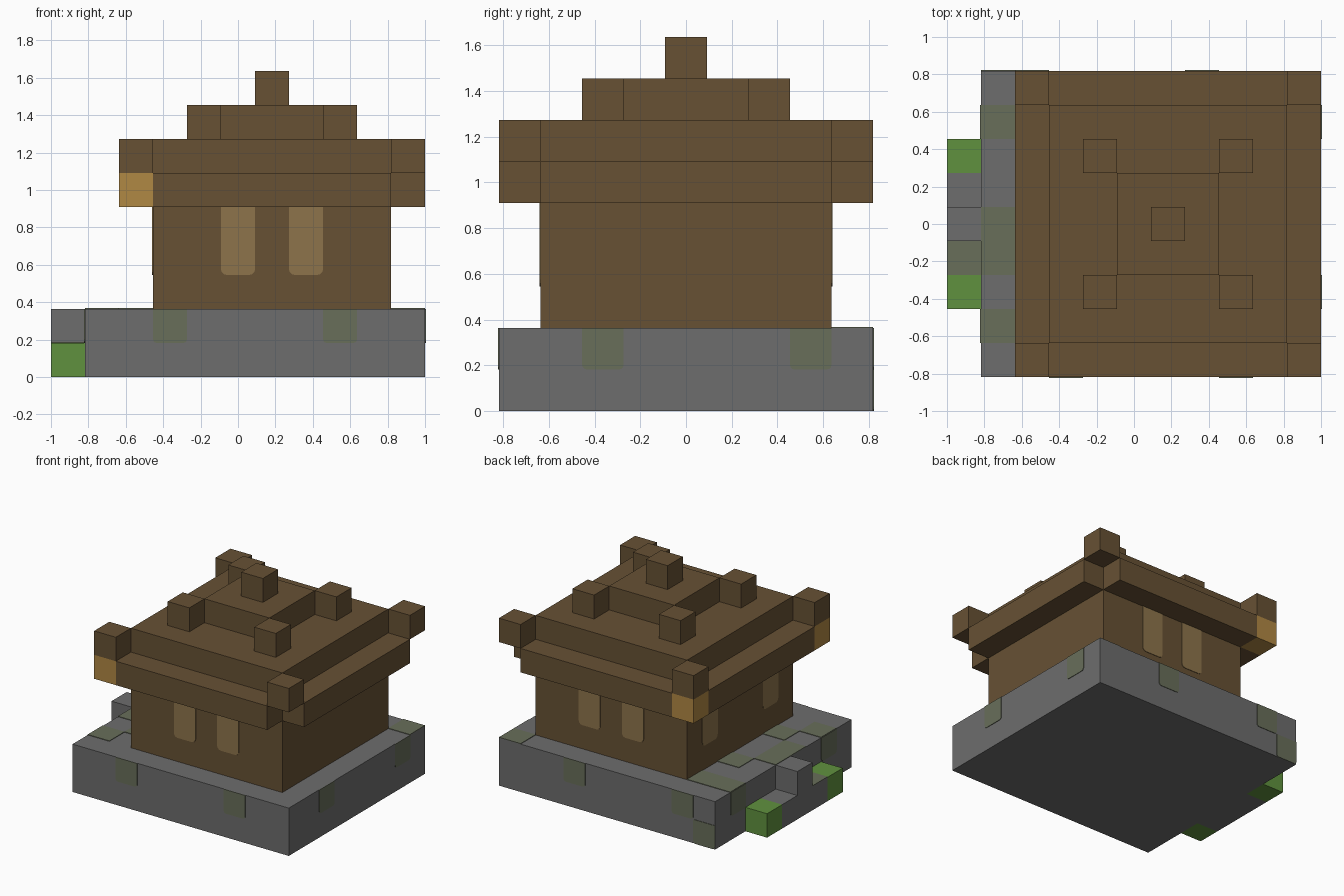
import bpy
import bmesh
from math import cos, sin, pi
from mathutils import Vector

cube = bpy.data.objects.get("Cube")
if cube:
    bpy.data.objects.remove(cube, do_unlink=True)

U = 2 / 11          # one block
THICK = 0.004       # painted plate thickness


def linear(c):
    c /= 255
    return c / 12.92 if c <= 0.04045 else ((c + 0.055) / 1.055) ** 2.4


def material(name, r, g, b):
    m = bpy.data.materials.new(name)
    m.use_nodes = True
    color = (linear(r), linear(g), linear(b), 1)
    m.diffuse_color = color
    bsdf = m.node_tree.nodes["Principled BSDF"]
    bsdf.inputs["Base Color"].default_value = color
    bsdf.inputs["Roughness"].default_value = 0.9
    return m


WOOD = material("dark wood", 103, 81, 52)
STONE = material("grey stone", 109, 109, 109)
MOSS = material("mossy stone", 104, 110, 90)
LEAF = material("leaf green", 96, 145, 62)
LAMP = material("amber lamp", 176, 136, 68)
PANE = material("window pane", 141, 116, 75)


def place(i, j, k):
    """Block coordinates to model space."""
    return Vector((-1 + i * U, (j - 4.5) * U, k * U))


def finish(name, bm, mat):
    bmesh.ops.recalc_face_normals(bm, faces=bm.faces)
    mesh = bpy.data.meshes.new(name)
    bm.to_mesh(mesh)
    bm.free()
    mesh.materials.append(mat)
    obj = bpy.data.objects.new(name, mesh)
    bpy.context.collection.objects.link(obj)
    return obj


def box(name, x, y, z, mat):
    """Box spanning block ranges x, y and z."""
    bm = bmesh.new()
    bmesh.ops.create_cube(bm, size=1)
    low, high = place(x[0], y[0], z[0]), place(x[1], y[1], z[1])
    for v in bm.verts:
        v.co = (low + high) / 2 + v.co * (high - low)
    return finish(name, bm, mat)


def block(name, i, j, k, mat):
    return box(name, (i, i + 1), (j, j + 1), (k, k + 1), mat)


def panel(name, corner, across, up, height, radius, mat):
    """Thin plate one block wide with rounded lower corners."""
    a, b = Vector(across), Vector(up)
    pts = [(0, height * U), (U, height * U)]
    if radius:
        for cx, start in ((U - radius, 0), (radius, -pi / 2)):
            for s in range(4):
                t = start - s * pi / 6
                pts.append((cx + radius * cos(t), radius + radius * sin(t)))
    else:
        pts += [(U, 0), (0, 0)]
    bm = bmesh.new()
    face = bm.faces.new([bm.verts.new(corner + a * p + b * q) for p, q in pts])
    out = bmesh.ops.extrude_face_region(bm, geom=[face])["geom"]
    verts = [g for g in out if isinstance(g, bmesh.types.BMVert)]
    bmesh.ops.translate(bm, verts=verts, vec=a.cross(b) * THICK)
    return finish(name, bm, mat)


Z = (0, 0, 1)
ACROSS = {"front": (1, 0, 0), "back": (-1, 0, 0), "left": (0, 1, 0), "right": (0, -1, 0)}


def side_panels(name, side, bounds, cells, height, radius, mat):
    """Plates on one side of a box with block bounds x0, x1, y0, y1."""
    x0, x1, y0, y1 = bounds
    for n, k in cells:
        corner = {"front": place(n, y0, k), "back": place(n + 1, y1, k),
                  "left": place(x1, n, k), "right": place(x0, n + 1, k)}[side]
        panel(f"{side}_{name}", corner, ACROSS[side], Z, height, radius, mat)


# Stone platform and its side step
box("platform", (1, 11), (0, 9), (0, 2), STONE)
box("low_step", (0, 1), (3, 6), (0, 1), STONE)
block("high_step", 0, 4, 1, STONE)
for j in (2, 6):
    block("bush", 0, j, 0, LEAF)

# Moss patches
base = (1, 11, 0, 9)
for side, cells in {"front": [(3, 1), (8, 1)],
                    "left": [(2, 1), (7, 1)],
                    "back": [(7, 1), (2, 1), (1, 0)],
                    "right": [(7, 1), (1, 1)]}.items():
    side_panels("moss", side, base, cells, 1, 0.02, MOSS)
for i, j, k in [(1, 7, 2), (1, 4, 2), (1, 3, 2), (1, 1, 2), (2, 7, 2),
                (2, 5, 2), (2, 2, 2), (10, 8, 2), (0, 3, 1)]:
    panel("top_moss", place(i, j, k), (1, 0, 0), (0, 1, 0), 1, 0, MOSS)

# Hall with windows on three sides
hall = (3, 10, 1, 8)
box("hall", (3, 10), (1, 8), (2, 5), WOOD)
for side, columns in {"front": (5, 7), "back": (5, 7), "right": (2, 6)}.items():
    side_panels("window", side, hall, [(n, 3) for n in columns], 2, 0.03, PANE)

# Stepped roof with eaves on each side
box("roof_core", (3, 10), (1, 8), (5, 7), WOOD)
for name, x, y in [("front_eave", (3, 10), (0, 1)), ("back_eave", (3, 10), (8, 9)),
                   ("right_eave", (2, 3), (1, 8)), ("left_eave", (10, 11), (1, 8))]:
    box(name, x, y, (5, 6), WOOD)
box("upper_roof", (5, 8), (3, 6), (7, 8), WOOD)
block("roof_finial", 6, 4, 8, WOOD)

# Corner blocks and hanging lamps
for i in (2, 10):
    for j in (0, 8):
        block("eave_corner", i, j, 6, WOOD)
for i in (4, 8):
    for j in (2, 6):
        block("upper_corner", i, j, 7, WOOD)
for j in (0, 8):
    block("lamp", 2, j, 5, LAMP)
